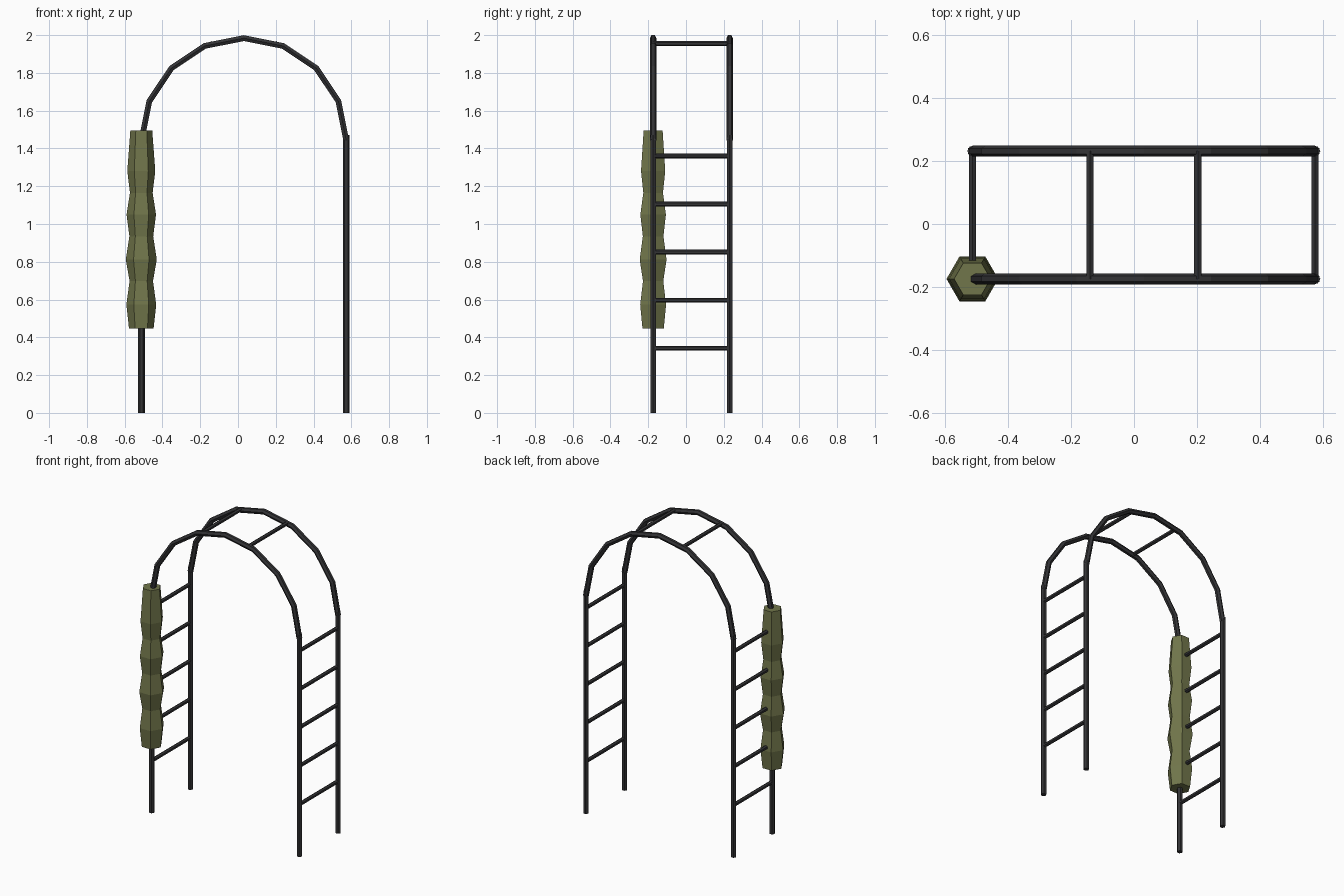
import bpy, bmesh, math
from mathutils import Vector

if "Cube" in bpy.data.objects:
    bpy.data.objects.remove(bpy.data.objects["Cube"])


def material(name, rgb):
    m = bpy.data.materials.new(name)
    m.diffuse_color = (*rgb, 1)
    m.use_nodes = True
    m.node_tree.nodes["Principled BSDF"].inputs["Base Color"].default_value = m.diffuse_color
    return m


METAL = material("dark metal", (0.033, 0.033, 0.036))
LEAF = material("olive foliage", (0.165, 0.180, 0.070))


def hex_sweep(name, points, radii, up, mat):
    """Closed six-sided tube along a planar path; corners point along 'up'."""
    pts = [Vector(p) for p in points]
    u = Vector(up)
    bm = bmesh.new()
    rings = []
    for i, p in enumerate(pts):
        d0 = (p - pts[max(i - 1, 0)]).normalized()
        d1 = (pts[min(i + 1, len(pts) - 1)] - p).normalized()
        t = (d0 + d1).normalized()
        side = t.cross(u).normalized()
        # widen the joint so that the tube keeps its thickness
        miter = 1 / max(t.dot(d1 if d1.length else d0), 0.5)
        ring = []
        for k in range(6):
            a = k * math.pi / 3
            ring.append(bm.verts.new(p + radii[i] * (math.cos(a) * u + math.sin(a) * miter * side)))
        rings.append(ring)
    for a, b in zip(rings, rings[1:]):
        for k in range(6):
            n = (k + 1) % 6
            bm.faces.new((a[k], a[n], b[n], b[k]))
    bm.faces.new(rings[0])
    bm.faces.new(rings[-1])
    bmesh.ops.recalc_face_normals(bm, faces=bm.faces)
    me = bpy.data.meshes.new(name)
    bm.to_mesh(me)
    bm.free()
    me.materials.append(mat)
    ob = bpy.data.objects.new(name, me)
    bpy.context.collection.objects.link(ob)
    return ob


XL, XR = -0.511, 0.573      # left and right posts
YF, YB = -0.174, 0.231      # front and back frames
CX, R = (XL + XR) / 2, (XR - XL) / 2
SPRING = 1.442              # height where the arch begins
TUBE = 0.0175

# Posts and arches
for yname, y in (("front", YF), ("back", YB)):
    for xname, x in (("left", XL), ("right", XR)):
        hex_sweep(f"{yname}_{xname}_post", [(x, y, 0), (x, y, 1.47)], [TUBE] * 2, (1, 0, 0), METAL)
    arc = [(CX - R * math.cos(i * math.pi / 8), y, SPRING + R * math.sin(i * math.pi / 8))
           for i in range(9)]
    hex_sweep(f"{yname}_arch", arc, [TUBE] * 9, (0, 1, 0), METAL)

# Ladder rungs on both sides, and two across the top
spots = [(x, 0.342 + 0.2545 * i) for x in (XL, XR) for i in range(5)]
spots += [(-0.139, 1.955), (0.202, 1.955)]
for i, (x, z) in enumerate(spots):
    hex_sweep(f"rung_{i + 1}", [(x, YF, z), (x, YB, z)], [0.013] * 2, (0, 0, 1), METAL)

# Climbing plant wrapped around the front left post
profile = [(0.446, 0.065), (0.573, 0.079), (0.698, 0.062), (0.812, 0.082), (0.935, 0.063),
           (1.050, 0.078), (1.165, 0.060), (1.280, 0.074), (1.495, 0.058)]
hex_sweep("climbing_plant", [(XL - 0.001, YF, z) for z, r in profile],
          [r for z, r in profile], (1, 0, 0), LEAF)
